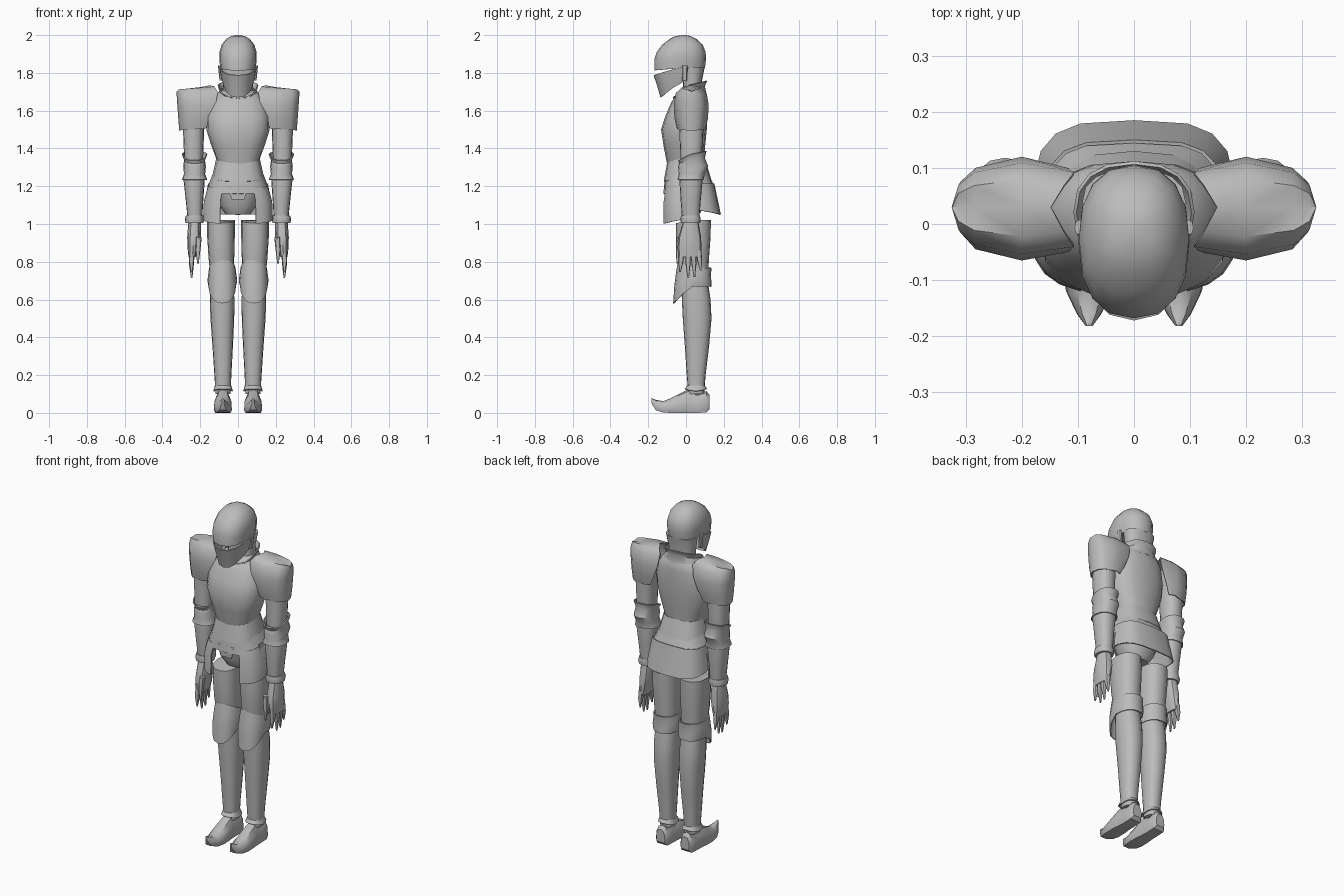
import bpy, bmesh, math

steel = bpy.data.materials.new("steel_grey")
steel.diffuse_color = (0.5, 0.5, 0.5, 1)


def ring(z, cx, rx, yf, yb, vf=0, vb=0, a0=0, a1=360, n=16, p=0.85):
    """Rounded outline (or arc) at height z; vf / vb lift its front / back point."""
    cy, ry, pts = (yf + yb) / 2, (yb - yf) / 2, []
    for i in range(n if a1 - a0 == 360 else n + 1):
        a = math.radians(a0 + (a1 - a0) * i / n)
        c, s = math.cos(a), math.sin(a)
        x = math.copysign(abs(c) ** p, c) * rx
        y = math.copysign(abs(s) ** p, s) * ry
        pts.append((cx + x, cy + y, z + vf * max(0, -s) + vb * max(0, s)))
    return pts


def loft(name, rings, closed=True, caps=True, shell=0, mirror=False, angle=38):
    """Skin a stack of outlines, optionally capped or thickened into a plate."""
    bm = bmesh.new()
    rows = [[bm.verts.new(p) for p in r] for r in rings]
    n = len(rows[0])
    for a, b in zip(rows, rows[1:]):
        for j in range(n if closed else n - 1):
            k = (j + 1) % n
            bm.faces.new((a[j], a[k], b[k], b[j]))
    if caps:
        bm.faces.new(rows[0][::-1])
        bm.faces.new(rows[-1])
    bmesh.ops.remove_doubles(bm, verts=bm.verts, dist=0.0005)
    if shell:
        bmesh.ops.solidify(bm, geom=bm.faces[:], thickness=shell)
    bmesh.ops.recalc_face_normals(bm, faces=bm.faces)
    for f in bm.faces:
        f.smooth = True
    for e in bm.edges:
        e.smooth = e.calc_face_angle(0) < math.radians(angle)
    me = bpy.data.meshes.new(name)
    bm.to_mesh(me)
    bm.free()
    me.materials.append(steel)
    ob = bpy.data.objects.new(name, me)
    bpy.context.collection.objects.link(ob)
    if mirror:
        ob.modifiers.new("Mirror", 'MIRROR')
    return ob


T = 0.006  # plate thickness

# Helmet: skull, neck guard, pointed visor with a slit above it
loft("helmet_skull", [ring(z, 0, rx, yf, yb, vf) for z, rx, yf, yb, vf in [
    (1.825, .094, -.168, .100, -.012), (1.87, .099, -.168, .106, 0),
    (1.91, .098, -.155, .104, 0), (1.95, .086, -.125, .088, 0),
    (1.98, .062, -.085, .055, 0), (1.995, .035, -.055, .025, 0), (2.0, .008, -.02, 0, 0)]])
loft("neck_guard", [ring(1.66, 0, .078, -.02, .085), ring(1.75, 0, .080, -.015, .083),
                    ring(1.83, 0, .092, -.02, .099)])
loft("visor", [ring(z, 0, rx, yf, -yf - .02, vf, a0=180, a1=360, n=8)
               for z, rx, yf, vf in [(1.755, .080, -.135, -.085), (1.79, .093, -.155, -.05),
                                     (1.832, .100, -.172, -.045)]],
     closed=False, caps=False, shell=T)
loft("visor_hinge", [ring(1.76, .088, .010, -.02, .005, n=8), ring(1.84, .096, .010, -.02, .008, n=8)],
     mirror=True)

# Collar and cuirass
loft("collar", [ring(1.66, 0, .125, -.075, .110, -.02, .02), ring(1.71, 0, .098, -.065, .100, -.045, .02),
                ring(1.735, 0, .108, -.07, .112, -.07, .022)], caps=False, shell=T)
loft("cuirass", [ring(z, 0, rx, yf, yb, vf, p=.8) for z, rx, yf, yb, vf in [
    (1.34, .113, -.100, .095, -.025), (1.42, .143, -.118, .102, -.01),
    (1.50, .168, -.132, .110, 0), (1.57, .168, -.110, .112, 0),
    (1.64, .150, -.080, .112, 0), (1.69, .115, -.055, .108, -.01),
    (1.71, .08, -.02, .09, -.01)]])

# Waist bands, each flaring over the next
for name, z0, z1, r0, r1, f0, f1, b0, b1 in [
        ("upper_waist_band", 1.25, 1.35, .137, .115, -.118, -.100, .130, .098),
        ("lower_waist_band", 1.185, 1.265, .165, .134, -.120, -.112, .155, .122)]:
    loft(name, [ring(z0, 0, r0, f0, b0, -.025, p=.7), ring(z1, 0, r1, f1, b1, -.025, p=.7)],
         caps=False, shell=T)

# Hips, rear skirt, hanging thigh plates and front flap
loft("hips", [ring(1.05, 0, .065, -.05, .07), ring(1.10, 0, .10, -.08, .10),
              ring(1.22, 0, .14, -.095, .12)])
loft("rear_skirt", [ring(1.075, 0, .18, -.125, .185, 0, -.025, a0=-12, a1=192, n=10, p=.6),
                    ring(1.215, 0, .160, -.105, .150, a0=-12, a1=192, n=10, p=.6)],
     closed=False, caps=False, shell=T)
loft("thigh_plate", [ring(z, 0, rx, yf, yb, vf, a0=-69, a1=8, n=5, p=.65) for z, rx, yf, yb, vf in [
    (1.025, .186, -.126, .15, -.025), (1.12, .182, -.124, .14, 0), (1.205, .158, -.114, .13, -.02)]],
     closed=False, caps=False, shell=T, mirror=True)
loft("front_flap", [[(-.035, -.112, 1.13), (.035, -.112, 1.13)], [(-.05, -.114, 1.20), (.05, -.114, 1.20)]],
     closed=False, caps=False, shell=T)

# Shoulder plates: open towards the neck, folded into a ridge on top
outline = [(.13, -.05), (.2, -.065), (.285, -.045), (.313, -.015), (.325, .03),
           (.313, .075), (.285, .10), (.2, .12), (.13, .10)]
levels = []
for z, sx, sy, inner, rise in [(1.495, .89, .82, .17, .012), (1.56, .93, .96, .145, 0),
                               (1.63, .97, 1, .118, 0), (1.685, 1, .88, .107, .012),
                               (1.712, 1, .55, .125, .014), (1.70, 1, 0, .148, .035)]:
    row = []
    for i, (x, y) in enumerate(outline):
        px = inner if i in (0, 8) else .2 + (x - .2) * sx
        row.append((px, .03 + (y - .03) * sy, z + rise * (.325 - px) / .18 if i != 4 else min(z, 1.70)))
    levels.append(row)
loft("shoulder_plate", levels, closed=False, caps=False, shell=T, mirror=True, angle=45)

# Arms
loft("upper_arm", [ring(1.34, .235, .050, -.030, .085), ring(1.50, .235, .056, -.035, .092),
                   ring(1.60, .225, .055, -.035, .092), ring(1.67, .20, .045, -.02, .08)], mirror=True)
loft("elbow_guard", [ring(z, .23, rx, yf, yb, vf, vb) for z, rx, yf, yb, vf, vb in [
    (1.235, .067, -.045, .095, 0, 0), (1.265, .056, -.038, .098, 0, 0),
    (1.305, .060, -.042, .118, 0, 0), (1.34, .055, -.036, .100, -.02, .01),
    (1.37, .068, -.042, .108, -.035, .015)]], caps=False, shell=T, mirror=True)
loft("forearm", [ring(1.02, .228, .038, -.020, .070), ring(1.12, .230, .046, -.028, .078),
                 ring(1.23, .232, .056, -.035, .088), ring(1.33, .235, .050, -.030, .085)], mirror=True)
loft("wrist_cuff", [ring(1.005, .23, .047, -.027, .075), ring(1.025, .23, .051, -.030, .078),
                    ring(1.045, .23, .046, -.026, .074)], mirror=True)

# Hands with tapered fingers and thumb
loft("palm", [ring(z, cx, rx, yf, yb, n=12) for z, cx, rx, yf, yb in [
    (.825, .242, .020, -.035, .080), (.87, .238, .029, -.045, .082),
    (.93, .233, .036, -.040, .080), (1.015, .230, .033, -.015, .065)]], mirror=True)
fingers = [("finger_%d" % i, .248, y, .86, tip, y + dy) for i, (y, dy, tip) in enumerate(
    [(-.022, -.010, .745), (.010, .002, .715), (.039, .006, .72), (.066, .012, .755)])]
for name, x, y, top, tip, ty in fingers + [("thumb", .212, -.036, .93, .79, -.046)]:
    tx = .212 if name == "thumb" else .245
    mid, my = (top + tip) / 2, (y + ty) / 2
    loft(name, [ring(tip, tx, .004, ty - .004, ty + .004, n=8),
                ring(mid, (x + tx) / 2, .013, my - .013, my + .013, n=8),
                ring(top, x - .005, .015, y - .016, y + .016, n=8)], mirror=True)

# Legs
loft("thigh", [ring(.70, .084, .060, -.025, .115), ring(.82, .088, .068, -.045, .122),
               ring(.93, .090, .073, -.052, .130), ring(1.02, .090, .073, -.052, .132, -.015)], mirror=True)
loft("knee_guard", [ring(z, .083, rx, yf, yb, vf) for z, rx, yf, yb, vf in [
    (.668, .072, -.068, .136, -.088), (.70, .079, -.062, .134, -.03),
    (.735, .074, -.052, .132, .015), (.768, .070, -.042, .136, .042)]],
     caps=False, shell=T, mirror=True)
loft("shin_guard", [ring(z, cx, rx, yf, yb) for z, cx, rx, yf, yb in [
    (.10, .079, .040, .012, .096), (.20, .080, .045, .004, .104), (.35, .081, .054, -.006, .122),
    (.50, .083, .063, -.017, .135), (.60, .084, .065, -.022, .130), (.70, .084, .060, -.025, .115)]],
     mirror=True)
loft("ankle_cuff", [ring(.115, .079, .052, -.008, .112, .012, .012), ring(.145, .079, .043, .006, .100)],
     caps=False, shell=T, mirror=True)

# Pointed shoes, skinned from toe to heel
shoe = []
for y, w, zb, zt in [(-.182, .006, .05, .078), (-.16, .022, .014, .069), (-.12, .041, .002, .062),
                     (-.08, .048, 0, .078), (-.03, .047, 0, .104), (.012, .042, 0, .124),
                     (.06, .040, 0, .100), (.108, .040, .002, .115), (.124, .028, .02, .095)]:
    h = zt - zb
    shoe.append([(.08 + w * u, y, zb + h * v) for u, v in [
        (-.85, 0), (.85, 0), (1, .2), (.95, .6), (.55, .92), (0, 1), (-.55, .92), (-.95, .6), (-1, .2)]])
loft("shoe", shoe, mirror=True)
